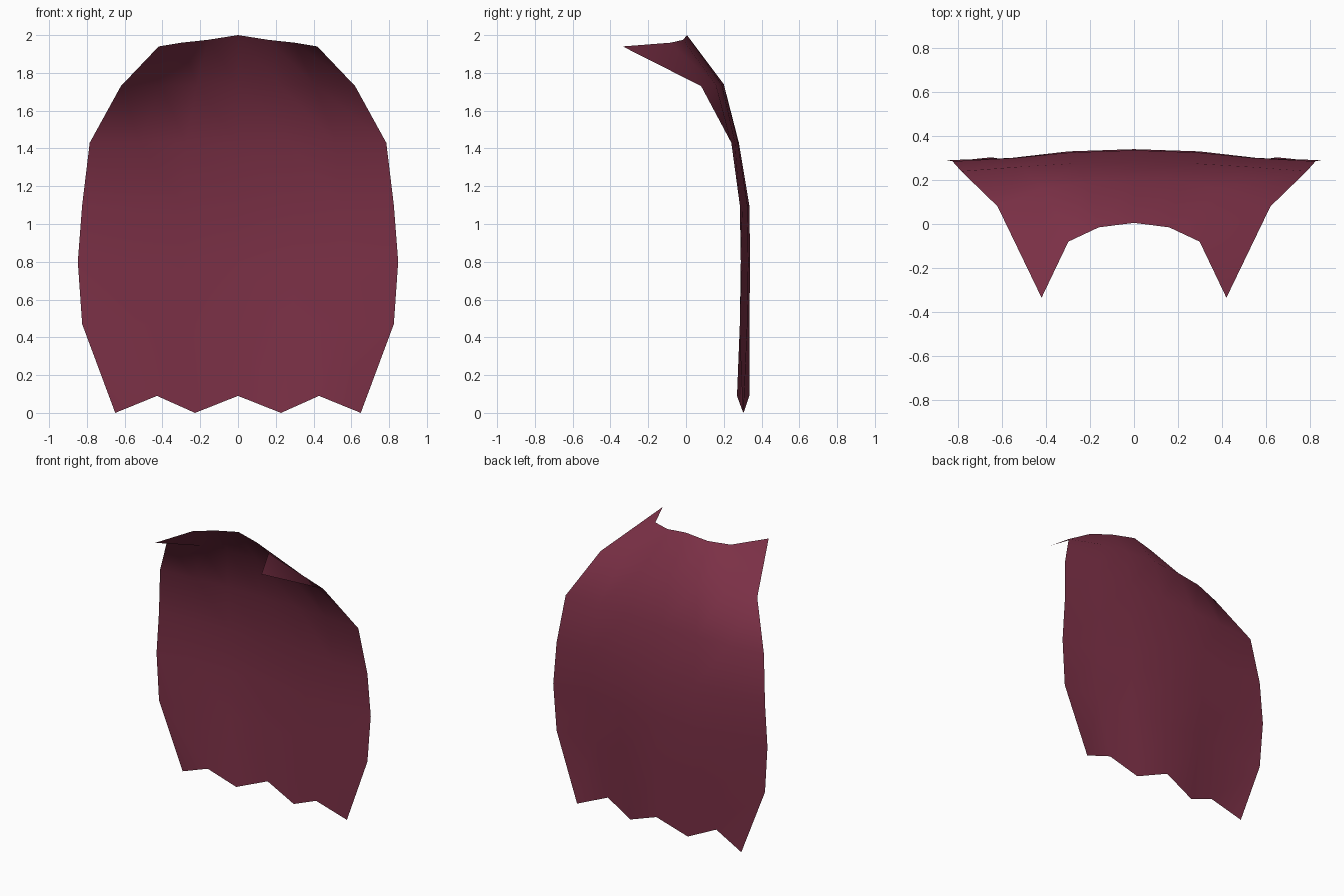
import bpy
import bmesh

# Remove the default cube only
default_cube = bpy.data.objects.get("Cube")
if default_cube:
    bpy.data.objects.remove(default_cube, do_unlink=True)


def make_material(name, colour):
    material = bpy.data.materials.new(name)
    material.use_nodes = True
    material.diffuse_color = colour
    shader = next(n for n in material.node_tree.nodes if n.type == "BSDF_PRINCIPLED")
    shader.inputs["Base Color"].default_value = colour
    return material


# Each row, from collar to hem: half width, height at the centre,
# and depths of the four columns from centre to side edge
ROWS = [
    (0.42, 2.0, (0.005, -0.015, -0.08, -0.335)),
    (0.62, 1.74, (0.2, 0.19, 0.16, 0.08)),
    (0.785, 1.43, (0.28, 0.275, 0.26, 0.24)),
    (0.825, 1.1, (0.335, 0.325, 0.3, 0.285)),
    (0.848, 0.8, (0.34, 0.33, 0.3, 0.29)),
    (0.825, 0.47, (0.335, 0.325, 0.285, 0.285)),
    (0.65, 0.09, (0.335, 0.305, 0.27, 0.303)),
]
COLLAR_SPREAD = (0, 0.38, 0.71, 1)
CLOTH_SPREAD = (0, 0.35, 0.66, 1)
COLLAR_DROP = (0, 0.025, 0.04, 0.06)
HEM_DROP = (0, 0.09, 0, 0.09)


def build_cape():
    bm = bmesh.new()
    last = len(ROWS) - 1
    grid = []
    for index, (half_width, height, depths) in enumerate(ROWS):
        spread = COLLAR_SPREAD if index == 0 else CLOTH_SPREAD
        drop = {0: COLLAR_DROP, last: HEM_DROP}.get(index)
        line = []
        for column in range(-3, 4):
            side = -1 if column < 0 else 1
            step = abs(column)
            # The second row sags slightly towards its edges
            lowered = drop[step] if drop else (0.01 * spread[step] if index == 1 else 0)
            line.append(bm.verts.new((
                side * half_width * spread[step],
                depths[step],
                height - lowered,
            )))
        grid.append(line)

    # Stitch neighbouring rows, facing outwards to the back
    for upper, lower in zip(grid, grid[1:]):
        for c in range(len(upper) - 1):
            face = bm.faces.new((upper[c], upper[c + 1], lower[c + 1], lower[c]))
            face.smooth = True

    mesh = bpy.data.meshes.new("cape")
    bm.to_mesh(mesh)
    bm.free()
    cape = bpy.data.objects.new("cape", mesh)
    bpy.context.collection.objects.link(cape)
    mesh.materials.append(make_material("wine red cloth", (0.2, 0.03, 0.062, 1)))
    return cape


build_cape()
